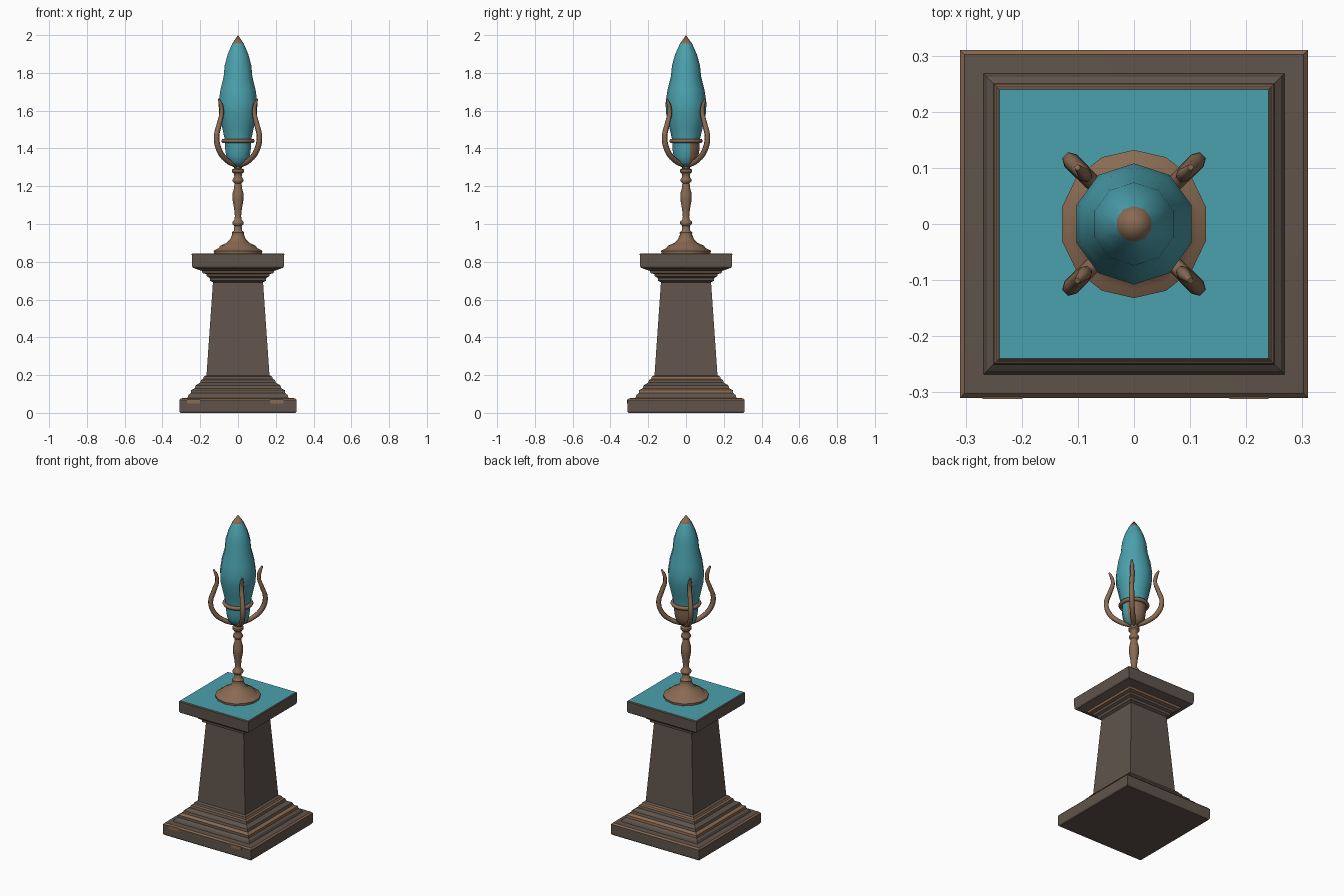
import bpy, bmesh, math

cube = bpy.data.objects.get("Cube")
if cube:
    bpy.data.objects.remove(cube)


def material(name, rgb):
    mat = bpy.data.materials.new(name)
    mat.use_nodes = True
    mat.diffuse_color = (*rgb, 1)
    mat.node_tree.nodes["Principled BSDF"].inputs["Base Color"].default_value = (*rgb, 1)
    return mat


stone = material("dark stone", (0.115, 0.088, 0.07))
bronze = material("worn bronze", (0.25, 0.145, 0.085))
teal = material("teal crystal", (0.07, 0.355, 0.42))


def lathe(name, profile, sides, mats, rule=None, angle=40):
    """Loft (radius, z) rings around z; four sides give a square with half-width = radius."""
    bm = bmesh.new()
    scale = math.sqrt(2) if sides == 4 else 1
    start = math.pi / 4 if sides == 4 else math.pi / sides
    rings = []
    for r, z in profile:
        turn = [start + math.tau * i / sides for i in range(sides)]
        rings.append([bm.verts.new((r * scale * math.cos(a), r * scale * math.sin(a), z)) for a in turn])
    for low, high in zip(rings, rings[1:]):
        for i in range(sides):
            j = (i + 1) % sides
            bm.faces.new((low[i], low[j], high[j], high[i]))
    bm.faces.new(rings[0][::-1])
    bm.faces.new(rings[-1])
    bmesh.ops.remove_doubles(bm, verts=bm.verts, dist=0.0005)
    bm.normal_update()
    for f in bm.faces:
        f.material_index = rule(f.calc_center_median(), f.normal) if rule else 0
    mesh = bpy.data.meshes.new(name)
    bm.to_mesh(mesh)
    bm.free()
    for m in mats:
        mesh.materials.append(m)
    mesh.shade_smooth()
    mesh.set_sharp_from_angle(angle=math.radians(angle))
    ob = bpy.data.objects.new(name, mesh)
    bpy.context.collection.objects.link(ob)
    return ob


def curve(name, points, radii, bevel, cyclic=False):
    data = bpy.data.curves.new(name, "CURVE")
    data.dimensions = "3D"
    data.bevel_depth = bevel
    data.bevel_resolution = 1
    data.resolution_u = 5
    data.use_fill_caps = True
    spline = data.splines.new("BEZIER")
    spline.bezier_points.add(len(points) - 1)
    for bp, co, r in zip(spline.bezier_points, points, radii):
        bp.co, bp.radius = co, r
        bp.handle_left_type = bp.handle_right_type = "AUTO"
    spline.use_cyclic_u = cyclic
    data.materials.append(bronze)
    ob = bpy.data.objects.new(name, data)
    bpy.context.collection.objects.link(ob)
    return ob


# Stepped square base, with worn edges on the ledges
base_profile = [(0.305, 0), (0.31, 0.008), (0.31, 0.068), (0.302, 0.077), (0.268, 0.08),
                (0.262, 0.095), (0.25, 0.105), (0.248, 0.12), (0.23, 0.13), (0.225, 0.145),
                (0.2, 0.16), (0.195, 0.175), (0.185, 0.18), (0.18, 0.192), (0.165, 0.2)]


def base_rule(c, n):
    rim = 0.068 < c.z < 0.077
    ledge = n.y > -0.5 and (0.105 < c.z < 0.13 or 0.175 < c.z < 0.19)
    return 1 if rim or ledge else 0


lathe("pedestal_base", base_profile, 4, [stone, bronze], base_rule, 20)

# Tapering shaft
lathe("pedestal_shaft", [(0.167, 0.195), (0.15, 0.44), (0.132, 0.7)], 4, [stone])

# Flared cap with a teal top and a worn moulding below
cap_profile = [(0.13, 0.69), (0.148, 0.7), (0.15, 0.715), (0.165, 0.722), (0.168, 0.735),
               (0.188, 0.74), (0.192, 0.752), (0.238, 0.768), (0.243, 0.775), (0.245, 0.84), (0.24, 0.845)]


def cap_rule(c, n):
    if n.z > 0.9:
        return 2
    return 1 if 0.735 < c.z < 0.75 else 0


lathe("pedestal_cap", cap_profile, 4, [stone, bronze, teal], cap_rule, 20)

# Worn patches near the front corners of the plinth
for side, x in (("right", -0.235), ("left", 0.205)):
    bpy.ops.mesh.primitive_cube_add(size=1, location=(x, -0.309, 0.06))
    patch = bpy.context.object
    patch.name = side + "_worn_patch"
    patch.scale = (0.07, 0.006, 0.02)
    patch.data.materials.append(bronze)

# Turned foot and stem
stem_profile = [(0.13, 0.843), (0.132, 0.858), (0.118, 0.866), (0.105, 0.872), (0.095, 0.885),
                (0.062, 0.9), (0.042, 0.92), (0.032, 0.945), (0.034, 0.955), (0.022, 0.965),
                (0.02, 0.99), (0.031, 1.0), (0.031, 1.012), (0.02, 1.022), (0.017, 1.04),
                (0.021, 1.08), (0.03, 1.13), (0.03, 1.16), (0.022, 1.19), (0.019, 1.215),
                (0.029, 1.225), (0.029, 1.235), (0.02, 1.25), (0.023, 1.268), (0.033, 1.275),
                (0.033, 1.288), (0.02, 1.295), (0.024, 1.31), (0.02, 1.325)]
lathe("stem", stem_profile, 14, [bronze], None, 50)

# Crystal with a bronze tip and bronze backing around its foot
crystal_profile = [(0.025, 1.305), (0.055, 1.325), (0.066, 1.36), (0.072, 1.4), (0.072, 1.44),
                   (0.088, 1.51), (0.106, 1.59), (0.108, 1.64), (0.098, 1.71), (0.08, 1.78),
                   (0.074, 1.84), (0.057, 1.9), (0.032, 1.955), (0, 2.0)]


def crystal_rule(c, n):
    return 1 if c.z > 1.955 or (c.z < 1.44 and n.y > 0.25) else 0


lathe("crystal", crystal_profile, 10, [teal, bronze], crystal_rule, 60)

# Ring around the crystal
ring_points = [(0.077 * math.cos(math.tau * i / 8), 0.077 * math.sin(math.tau * i / 8), 1.44) for i in range(8)]
curve("crystal_ring", ring_points, [1] * 8, 0.012, True)

# Four curling prongs on the diagonals
prong_path = [(0.005, 1.308, 1), (0.08, 1.335, 1), (0.14, 1.39, 1.1), (0.16, 1.46, 1.1),
              (0.14, 1.53, 1), (0.122, 1.59, 0.9), (0.128, 1.63, 0.8), (0.143, 1.662, 0.4)]
for k, label in enumerate(("back_left", "back_right", "front_right", "front_left")):
    a = math.pi / 4 + k * math.pi / 2
    pts = [(r * math.cos(a), r * math.sin(a), z) for r, z, _ in prong_path]
    curve(label + "_prong", pts, [w for _, _, w in prong_path], 0.014)
